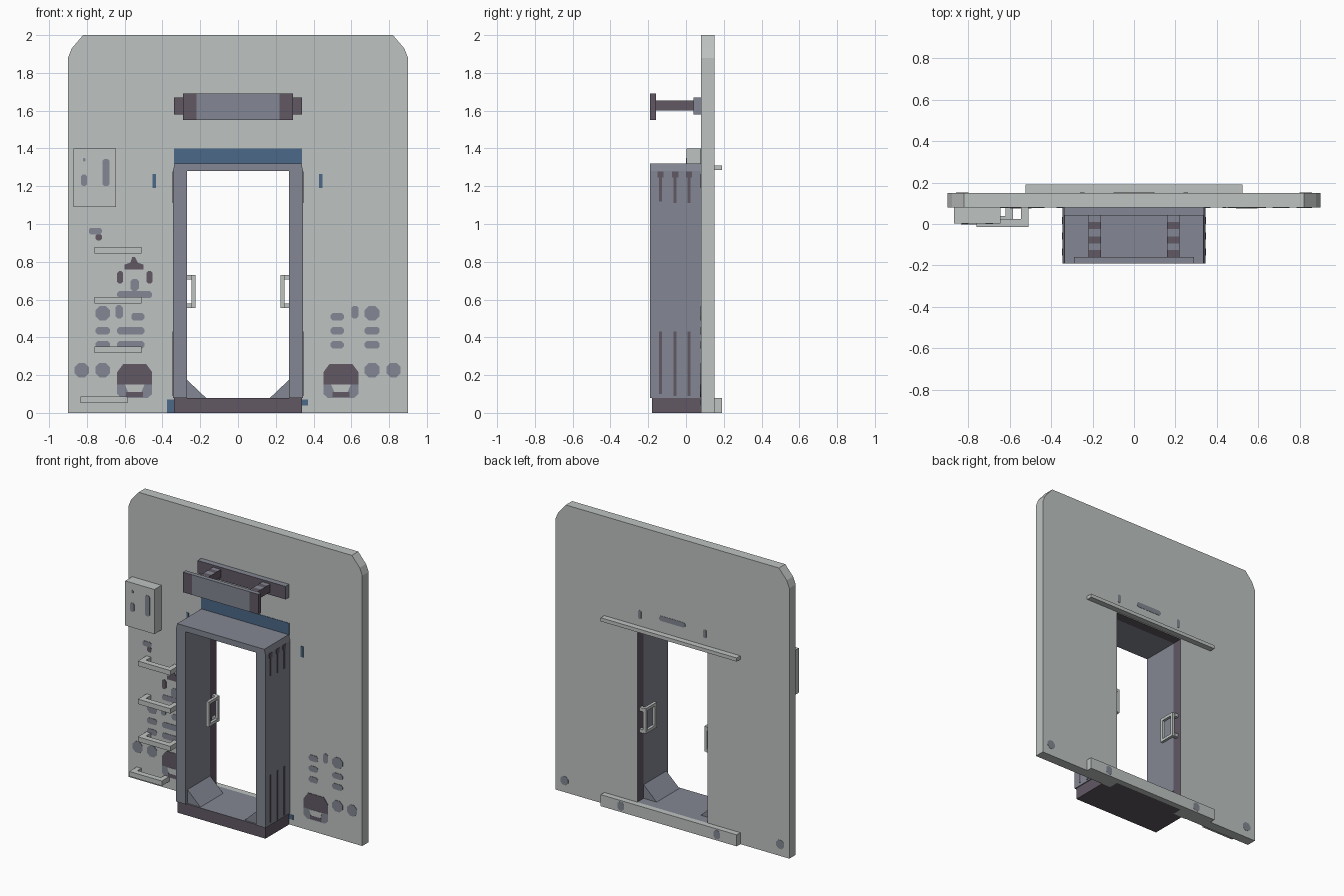
import bpy, bmesh

if "Cube" in bpy.data.objects:
    bpy.data.objects.remove(bpy.data.objects["Cube"])


def material(name, rgb):
    lin = [((c / 255 + 0.055) / 1.055) ** 2.4 for c in rgb]
    m = bpy.data.materials.new(name)
    m.diffuse_color = (*lin, 1)
    m.use_nodes = True
    m.node_tree.nodes["Principled BSDF"].inputs["Base Color"].default_value = m.diffuse_color
    return m


LIGHT, GREY, PURPLE, BLUE = range(4)
MATS = [material("light grey", (190, 195, 193)), material("slate grey", (132, 135, 147)),
        material("dark purple", (97, 88, 100)), material("blue", (76, 104, 136))]


def add_prism(bm, pts, y0, y1, mat):
    """Extrude an x-z outline from y0 to y1."""
    f = bm.faces.new([bm.verts.new((x, y0, z)) for x, z in pts])
    ext = bmesh.ops.extrude_face_region(bm, geom=[f])["geom"]
    new = [v for v in ext if isinstance(v, bmesh.types.BMVert)]
    bmesh.ops.translate(bm, verts=new, vec=(0, y1 - y0, 0))
    for face in {g for v in list(f.verts) + new for g in v.link_faces}:
        face.material_index = mat


def rect(x0, x1, z0, z1):
    return [(x0, z0), (x1, z0), (x1, z1), (x0, z1)]


def octagon(x0, x1, z0, z1):
    c = min(x1 - x0, z1 - z0) * 0.29
    return [(x0 + c, z0), (x1 - c, z0), (x1, z0 + c), (x1, z1 - c),
            (x1 - c, z1), (x0 + c, z1), (x0, z1 - c), (x0, z0 + c)]


def build(name, parts, rule=None):
    """parts: (outline, y0, y1, colour); rule(face) may return another colour."""
    bm = bmesh.new()
    for p in parts:
        add_prism(bm, *p)
    bmesh.ops.recalc_face_normals(bm, faces=bm.faces[:])
    bm.normal_update()
    if rule:
        for f in bm.faces:
            r = rule(f)
            if r is not None:
                f.material_index = r
    me = bpy.data.meshes.new(name)
    bm.to_mesh(me)
    bm.free()
    for m in MATS:
        me.materials.append(m)
    ob = bpy.data.objects.new(name, me)
    bpy.context.collection.objects.link(ob)
    return ob


def box(name, x0, x1, y0, y1, z0, z1, mat, rule=None):
    return build(name, [(rect(x0, x1, z0, z1), y0, y1, mat)], rule)


def jamb(f):
    c = f.calc_center_median()
    if abs(c.x) < 0.28 and 0.05 < c.z < 1.35 and abs(f.normal.y) < 0.5:
        return PURPLE


# end wall: lower panel with doorway, upper panel with cut corners
build("lower_wall", [([(-.9, 0), (-.27, 0), (-.27, 1.28), (.27, 1.28), (.27, 0), (.9, 0),
                       (.9, 1.4), (-.9, 1.4)], .08, .15, LIGHT)], jamb)
build("upper_wall", [([(-.9, 1.4), (.9, 1.4), (.9, 1.88), (.88, 1.93), (.82, 2),
                       (-.82, 2), (-.88, 1.93), (-.9, 1.88)], .08, .15, LIGHT)])

# gangway tunnel and floor
build("gangway_frame", [([(-.345, .08), (-.27, .08), (-.27, 1.28), (.27, 1.28), (.27, .08),
                          (.345, .08), (.345, 1.28), (.335, 1.32), (-.335, 1.32),
                          (-.345, 1.28)], -.19, .08, GREY)])
grey_top = lambda f: GREY if f.normal.z > .5 else None
box("threshold", -.338, .338, -.18, .08, 0, .08, PURPLE, grey_top)
box("door_sill", -.27, .27, .08, .15, 0, .08, PURPLE, grey_top)
build("gussets", [([(s * .27, .08), (s * .17, .08), (s * .27, .175)], -.17, .08, GREY)
                  for s in (-1, 1)])

# painted seams on the tunnel sides
seams = []
for s in (-1, 1):
    a, b = sorted((s * .34, s * .348))
    for y, lo, hi in ((-.135, .10, 1.12), (-.058, .09, 1.11), (.016, .09, 1.11)):
        seams += [(rect(a, b, lo, .43), y - .007, y + .007, PURPLE),
                  (rect(a, b, hi, 1.245), y - .007, y + .007, PURPLE),
                  (rect(a, b, 1.245, 1.278), y - .017, y + .017, PURPLE)]
build("tunnel_seams", seams)

# upper buffer: faceplate, arms, mounting bar
build("buffer_plate", [(rect(-.22, .22, 1.55, 1.69), -.19, -.16, GREY)] +
      [(rect(*sorted((s * .22, s * .29)), 1.55, 1.69), -.19, -.16, PURPLE) for s in (-1, 1)],
      grey_top)
box("buffer_mount", -.338, .338, .04, .08, 1.58, 1.67, GREY,
    lambda f: PURPLE if f.normal.y < -.5 else None)
arms = []
for s in (-1, 1):
    a, b = sorted((s * .16, s * .22))
    edges = (-.16, -.125, -.095, -.06, -.025, .01, .04)
    arms += [(rect(a, b, 1.6, 1.655), edges[i], edges[i + 1], (PURPLE, GREY)[i % 2])
             for i in range(6)]
build("buffer_arms", arms, lambda f: PURPLE if abs(f.normal.x) > .5 else None)

# equipment box and ladder rungs
box("equipment_box", -.87, -.645, .003, .08, 1.09, 1.4, LIGHT)
for i, (x, z, y) in enumerate(((-.76, .845, -.015), (-.76, .58, -.015),
                               (-.76, .318, -.015), (-.835, .052, -.002))):
    r = x + .25
    build(f"ladder_rung_{i + 1}", [(rect(x, r, z, z + .034), y, y + .04, LIGHT),
                                   (rect(x, x + .035, z, z + .034), y + .04, .08, LIGHT),
                                   (rect(r - .035, r, z, z + .034), y + .04, .08, LIGHT)])

# rear door rails
box("rear_top_rail", -.523, .523, .15, .19, 1.285, 1.31, LIGHT)
box("rear_bottom_rail", -.523, .523, .15, .19, 0, .08, LIGHT)

# door handles on the jambs
for s, side in ((-1, "left"), (1, "right")):
    a, b = sorted((s * .225, s * .245))
    c, d = sorted((s * .245, s * .272))
    build(f"door_handle_{side}",
          [(rect(a, b, .555, .73), 0, .02, LIGHT), (rect(a, b, .555, .73), .1, .12, LIGHT),
           (rect(a, b, .71, .73), .02, .1, LIGHT), (rect(a, b, .555, .575), .02, .1, LIGHT),
           (rect(c, d, .705, .73), .1, .125, LIGHT), (rect(c, d, .555, .58), .1, .125, LIGHT)])

# painted fittings on the front of the wall
G, P = GREY, PURPLE
marks = [(-.79, -.72, .945, .98, G), (-.755, -.72, .912, .948, P),
         (-.64, -.608, .685, .75, P), (-.485, -.452, .685, .75, P),
         (-.57, -.525, .645, .71, G), (-.64, -.455, .608, .645, G),
         (-.755, -.678, .49, .565, G), (-.648, -.61, .5, .57, G), (-.565, -.495, .488, .53, G),
         (-.865, -.79, .188, .265, G), (-.755, -.678, .188, .265, G),
         (.49, .56, .488, .53, G), (.6, .637, .5, .567, G), (.67, .75, .49, .565, G),
         (.67, .75, .188, .265, G), (.785, .86, .188, .265, G)]
for z in (.415, .34):
    marks += [(a, b, z, z + .04, G) for a, b in
              ((-.755, -.678), (-.64, -.495), (.49, .56), (.67, .75))]
parts = [(octagon(*m[:4]), .077, .08, m[4]) for m in marks]
parts.append(([(-.6, .76), (-.5, .76), (-.5, .785), (-.53, .795), (-.545, .825), (-.56, .825),
               (-.57, .795), (-.6, .785)], .077, .08, P))
for cx in (-.547, .545):
    parts += [([(cx - .093, .15), (cx + .093, .15), (cx + .093, .215), (cx + .06, .26),
                (cx - .06, .26), (cx - .093, .215)], .077, .08, P),
              ([(cx - .07, .08), (cx + .07, .08), (cx + .093, .1), (cx + .093, .15),
                (cx - .093, .15), (cx - .093, .1)], .077, .08, G),
              ([(cx - .035, .11), (cx + .035, .11), (cx + .052, .15), (cx - .052, .15)],
               .075, .078, LIGHT),
              (rect(cx - .045, cx + .045, .085, .11), .075, .078, P)]
build("wall_fittings", parts)
build("box_slots", [(octagon(-.83, -.8, 1.2, 1.262), .0, .003, G),
                    (octagon(-.717, -.68, 1.2, 1.345), .0, .003, G),
                    (octagon(-.82, -.808, 1.33, 1.35), .0, .003, G)])

# blue paint around the gangway
build("blue_paint", [(rect(*r), .077, .08, BLUE) for r in
                     ((-.34, .34, 1.315, 1.4), (-.452, -.433, 1.19, 1.265),
                      (.428, .447, 1.19, 1.265), (-.375, -.338, 0, .07),
                      (.338, .37, .04, .072))])

# worn marks on the rear
rear = [(octagon(-.1, .1, 1.39, 1.425), .15, .152, G)]
for s in (-1, 1):
    rear += [(octagon(s * .25 - .012, s * .25 + .012, 1.36, 1.42), .15, .152, G),
             (octagon(s * .83 - .03, s * .83 + .03, .05, .11), .15, .152, G),
             (octagon(s * .37 - .025, s * .37 + .025, .01, .07), .188, .191, G)]
build("rear_marks", rear)
